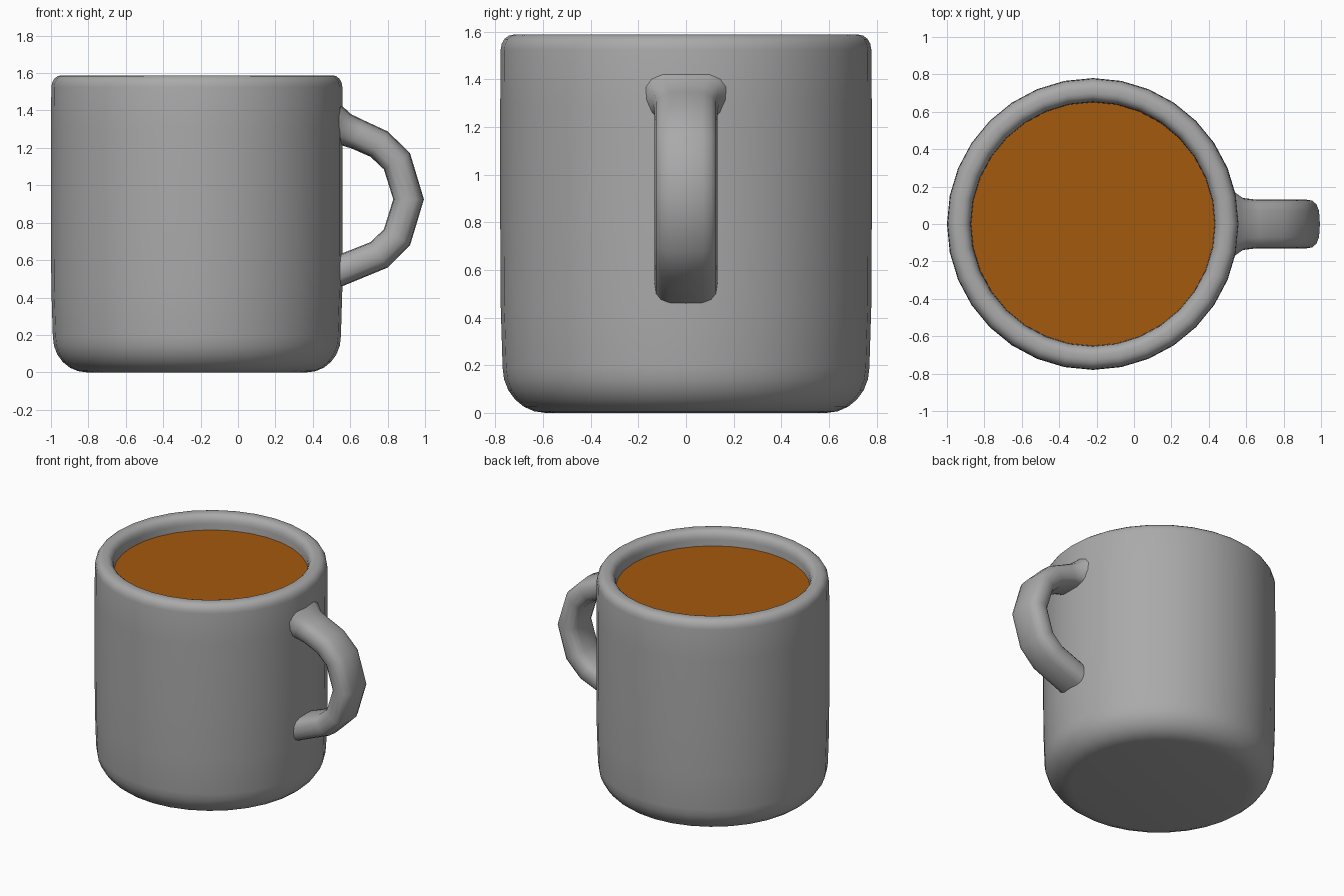
import bpy
import bmesh
import math
from mathutils import Vector

cube = bpy.data.objects.get("Cube")
if cube:
    bpy.data.objects.remove(cube, do_unlink=True)

CUP_X = -0.22
SIDES = 32


def make_material(name, rgb):
    mat = bpy.data.materials.new(name)
    mat.use_nodes = True
    colour = (*rgb, 1.0)
    mat.diffuse_color = colour
    mat.node_tree.nodes["Principled BSDF"].inputs["Base Color"].default_value = colour
    return mat


def arc(cx, cz, radius_x, radius_z, start, end, steps):
    """Points of an elliptical arc, angles in degrees."""
    angles = [math.radians(start + (end - start) * i / steps) for i in range(steps + 1)]
    return [(cx + radius_x * math.cos(a), cz + radius_z * math.sin(a)) for a in angles]


def finish(name, bm, mat, angle=50):
    bmesh.ops.recalc_face_normals(bm, faces=bm.faces)
    mesh = bpy.data.meshes.new(name)
    bm.to_mesh(mesh)
    bm.free()
    mesh.materials.append(mat)
    obj = bpy.data.objects.new(name, mesh)
    bpy.context.collection.objects.link(obj)
    bpy.ops.object.select_all(action="DESELECT")
    obj.select_set(True)
    bpy.context.view_layer.objects.active = obj
    bpy.ops.object.shade_smooth_by_angle(angle=math.radians(angle))
    return obj


def skin(bm, rings):
    """Join closed rings of points with quads and cap both ends."""
    loops = [[bm.verts.new(p) for p in ring] for ring in rings]
    for a, b in zip(loops, loops[1:]):
        for i in range(len(a)):
            j = (i + 1) % len(a)
            bm.faces.new((a[i], a[j], b[j], b[i]))
    bm.faces.new(loops[0])
    bm.faces.new(loops[-1])


def circle(radius, z):
    turns = [math.tau * i / SIDES for i in range(SIDES)]
    return [Vector((CUP_X + radius * math.cos(t), radius * math.sin(t), z)) for t in turns]


ceramic = make_material("grey ceramic", (0.40, 0.40, 0.40))
coffee = make_material("brown coffee", (0.37, 0.10, 0.004))

# Cup: rounded foot, outer wall, soft rim, inner wall and floor
profile = arc(0.59, 0.19, 0.18, 0.19, -90, 0, 6)
profile += [(0.778, 0.45), (0.78, 0.8), (0.78, 1.3)]
profile += arc(0.725, 1.525, 0.053, 0.063, 0, 90, 4)
profile += arc(0.70, 1.525, 0.048, 0.063, 90, 180, 4)
profile += [(0.65, 1.3), (0.645, 0.3), (0.55, 0.14)]
bm = bmesh.new()
skin(bm, [circle(r, z) for r, z in profile])
finish("cup", bm, ceramic)

# Coffee surface
bm = bmesh.new()
bm.faces.new([bm.verts.new(p) for p in circle(0.651, 1.48)])
finish("coffee_surface", bm, coffee)

# Handle: rounded strap swept along an arch, flared where it leaves the wall
path = [(0.50, 1.325, 1.45), (0.535, 1.313, 1.28), (0.575, 1.298, 1.06), (0.64, 1.272, 1.0),
        (0.755, 1.22, 1.0), (0.85, 1.128, 1.0), (0.912, 0.925, 1.0),
        (0.85, 0.722, 1.0), (0.754, 0.628, 1.0), (0.50, 0.525, 1.0)]
points = [Vector((x, 0, z)) for x, z, _ in path]
rings = []
for i, (point, (_, _, scale)) in enumerate(zip(points, path)):
    before = (point - points[max(i - 1, 0)]).normalized()
    after = (points[min(i + 1, len(points) - 1)] - point).normalized()
    tangent = (before + after).normalized()
    across = Vector((0, 1, 0))
    normal = across.cross(tangent)
    ring = []
    for k in range(16):
        c, s = math.cos(math.tau * k / 16), math.sin(math.tau * k / 16)
        wide = 0.132 * scale * math.copysign(abs(c) ** 0.65, c)
        thick = 0.082 * scale * math.copysign(abs(s) ** 0.75, s)
        ring.append(point + across * wide + normal * thick)
    rings.append(ring)
bm = bmesh.new()
skin(bm, rings)
finish("handle", bm, ceramic, 60)
